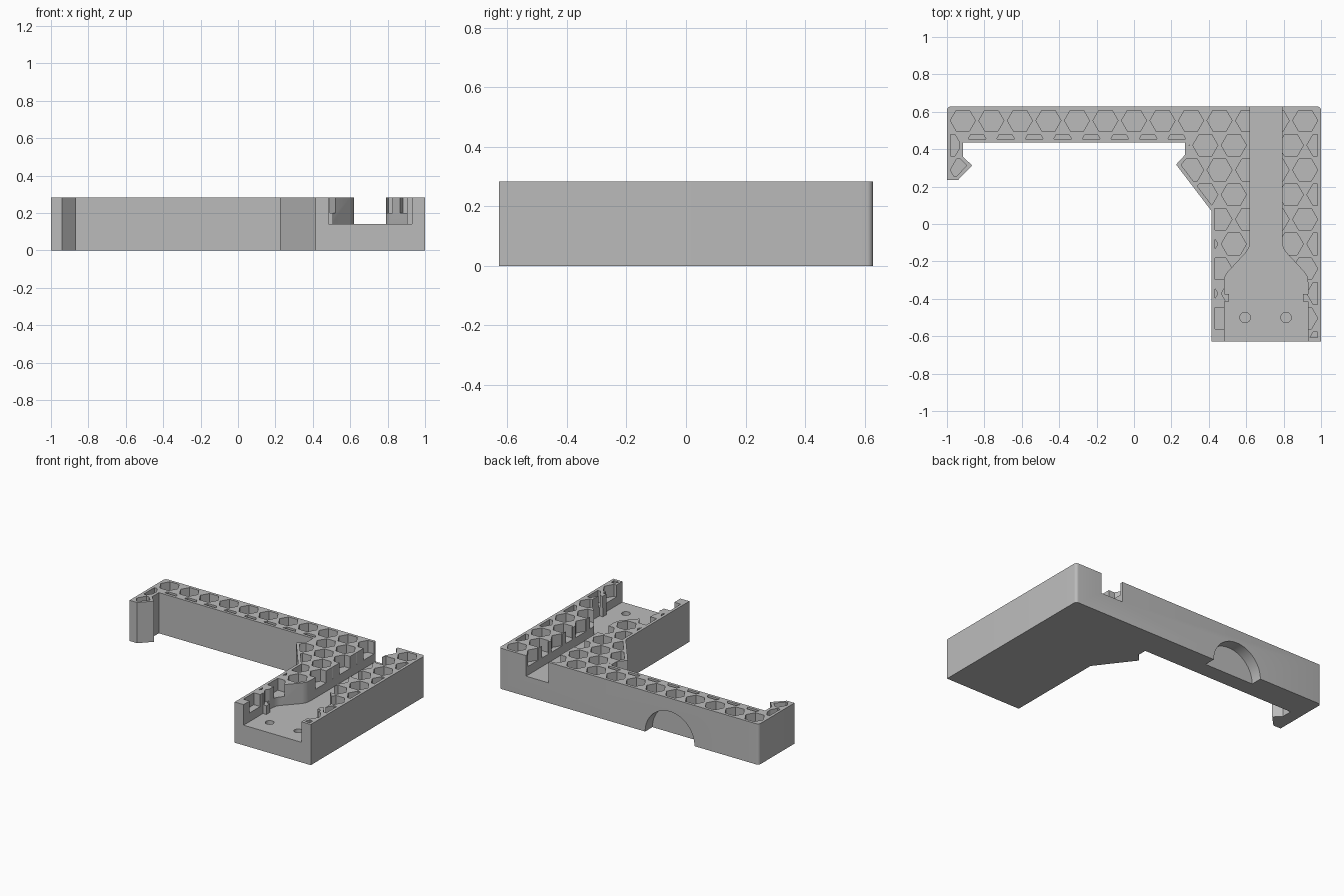
import bpy, bmesh, math
from mathutils import Vector

cube = bpy.data.objects.get("Cube")
if cube:
    bpy.data.objects.remove(cube, do_unlink=True)

HEIGHT = 0.283
CHANNEL_Z = 0.14
POCKET_Z = 0.2
BACK = 0.628

grey = bpy.data.materials.new("plain grey")
grey.use_nodes = True
COLOUR = (0.5, 0.5, 0.5, 1)
grey.diffuse_color = COLOUR
grey.node_tree.nodes["Principled BSDF"].inputs["Base Color"].default_value = COLOUR


def prisms(name, outlines, low, high, corner=0):
    """Extrude flat outlines along z; optionally round the two back corners."""
    bm = bmesh.new()
    for outline in outlines:
        face = bm.faces.new([bm.verts.new((x, y, low)) for x, y in outline])
        grown = bmesh.ops.extrude_face_region(bm, geom=[face])["geom"]
        verts = [g for g in grown if isinstance(g, bmesh.types.BMVert)]
        bmesh.ops.translate(bm, verts=verts, vec=(0, 0, high - low))
    if corner:
        edges = [e for e in bm.edges if all(
            abs(v.co.x) > 0.99 and v.co.y > BACK - 0.01 for v in e.verts)
            and abs(e.verts[0].co.z - e.verts[1].co.z) > 0.1]
        bmesh.ops.bevel(bm, geom=edges, offset=corner, segments=5,
                        profile=0.5, affect='EDGES')
    bmesh.ops.recalc_face_normals(bm, faces=bm.faces[:])
    mesh = bpy.data.meshes.new(name)
    bm.to_mesh(mesh)
    bm.free()
    mesh.materials.append(grey)
    obj = bpy.data.objects.new(name, mesh)
    bpy.context.collection.objects.link(obj)
    return obj


def combine(target, tool, operation):
    """Apply a boolean and discard the tool."""
    mod = target.modifiers.new(operation.lower(), 'BOOLEAN')
    mod.operation, mod.solver, mod.object = operation, 'EXACT', tool
    bpy.context.view_layer.objects.active = target
    bpy.ops.object.modifier_apply(modifier=mod.name)
    bpy.data.objects.remove(tool, do_unlink=True)


def inset(points, dist):
    """Offset a clockwise outline inwards with mitred corners."""
    pts = [Vector(p) for p in points]
    result = []
    for i, p in enumerate(pts):
        a = (p - pts[i - 1]).normalized()
        b = (pts[(i + 1) % len(pts)] - p).normalized()
        na, nb = Vector((a.y, -a.x)), Vector((b.y, -b.x))
        result.append(p + (na + nb) * dist / (1 + na.dot(nb)))
    return result


def circle(x, y, radius, sides, phase=0):
    return [(x + radius * math.cos(phase + math.tau * i / sides),
             y + radius * math.sin(phase + math.tau * i / sides))
            for i in range(sides)]


# Bracket outline, clockwise from the back corner above the hook
outline = [(-1, BACK), (1, BACK), (1, -BACK), (0.414, -BACK), (0.414, 0.07),
           (0.225, 0.318), (0.273, 0.37), (0.273, 0.435), (-0.914, 0.435),
           (-0.914, 0.36), (-0.866, 0.313), (-0.941, 0.235), (-1, 0.235)]
bracket = prisms("bracket_body", [outline], 0, HEIGHT, corner=0.02)

# Honeycomb pockets, trimmed to leave a rim
STEP = 0.1525
hexes = []
for row in range(10):
    for col in range(-1, 15):
        x = -0.915 + STEP * (col + 0.5 * (row % 2))
        y = 0.553 - STEP * math.sqrt(0.75) * row
        hexes.append(circle(x, y, 0.067, 6))
pockets = prisms("honeycomb_cutter", hexes, POCKET_Z, 0.4)
rim = prisms("rim_cutter", [inset(outline, 0.02)], 0.1, 0.5)
combine(pockets, rim, 'INTERSECT')
combine(bracket, pockets, 'DIFFERENCE')

# Cable channel widening to a plug seat with two locating tabs
half = [(0.0855, 0.8), (0.0855, -0.09), (0.09, -0.125), (0.107, -0.152),
        (0.205, -0.258), (0.218, -0.28), (0.223, -0.31), (0.223, -0.375),
        (0.197, -0.375), (0.197, -0.415), (0.223, -0.415), (0.223, -0.8)]
MID = 0.706
channel = [(MID + x, y) for x, y in half] + [(MID - x, y) for x, y in reversed(half)]
combine(bracket, prisms("channel_cutter", [channel], CHANNEL_Z, 0.5), 'DIFFERENCE')

# Two blind screw holes in the seat
holes = [circle(x, -0.5, 0.028, 24) for x in (0.594, 0.813)]
combine(bracket, prisms("hole_cutter", holes, 0.05, 0.3), 'DIFFERENCE')

# Half-round finger recess low in the back face
recess = prisms("recess_cutter", [circle(-0.315, 0, 0.19, 64)], 0, 0.3)
recess.rotation_euler.x = -math.pi / 2
recess.location.y = BACK - 0.08
bpy.context.view_layer.update()
combine(bracket, recess, 'DIFFERENCE')

bpy.ops.object.select_all(action='DESELECT')
bracket.select_set(True)
bpy.context.view_layer.objects.active = bracket
bpy.ops.object.shade_smooth_by_angle(angle=math.radians(25))
